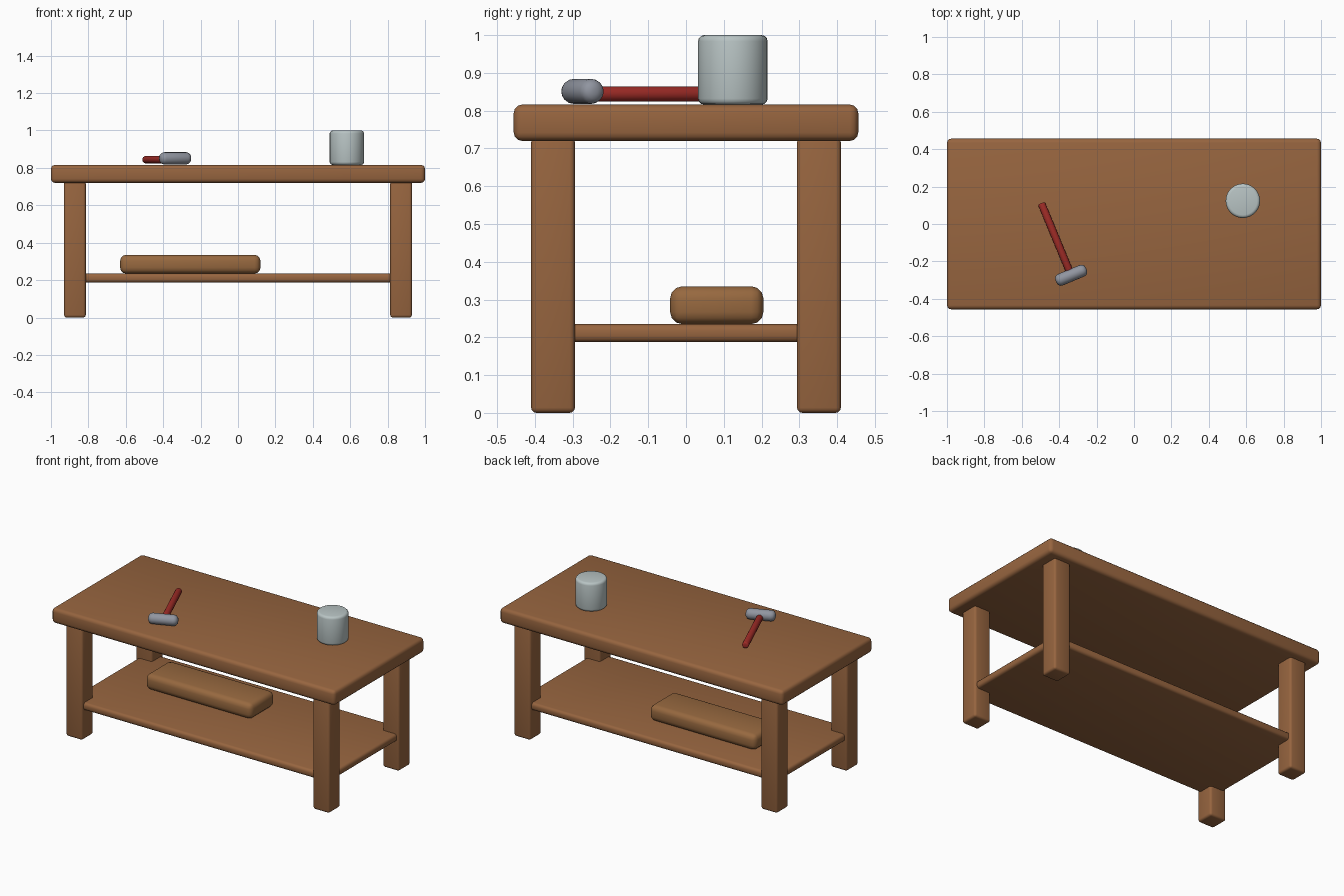
import bpy
import math
from mathutils import Vector

if "Cube" in bpy.data.objects:
    bpy.data.objects.remove(bpy.data.objects["Cube"], do_unlink=True)


def material(name, rgb):
    m = bpy.data.materials.new(name)
    m.use_nodes = True
    m.diffuse_color = (*rgb, 1)
    bsdf = next(n for n in m.node_tree.nodes if n.type == "BSDF_PRINCIPLED")
    bsdf.inputs["Base Color"].default_value = (*rgb, 1)
    return m


wood = material("brown wood", (0.31, 0.13, 0.05))
bundle_brown = material("tan brown", (0.31, 0.14, 0.05))
ceramic = material("pale grey", (0.48, 0.55, 0.55))
steel = material("steel grey", (0.28, 0.30, 0.35))
red = material("red paint", (0.35, 0.025, 0.02))


def finish(name, mat, bevel, segments=3):
    """Name the active object, round its edges and shade it smooth."""
    ob = bpy.context.object
    ob.name = name
    ob.data.materials.append(mat)
    bpy.ops.object.transform_apply(location=False, rotation=True, scale=True)
    mod = ob.modifiers.new("rounded edges", "BEVEL")
    mod.width = bevel
    mod.segments = segments
    mod.limit_method = "ANGLE"
    mod.angle_limit = math.radians(40)
    bpy.ops.object.modifier_apply(modifier=mod.name)
    bpy.ops.object.shade_smooth_by_angle(angle=math.radians(35))
    return ob


def box(name, low, high, mat, bevel):
    low, high = Vector(low), Vector(high)
    bpy.ops.mesh.primitive_cube_add(size=1, location=(low + high) / 2)
    bpy.context.object.scale = high - low
    return finish(name, mat, bevel)


def rod(name, start, end, radius, mat, bevel, sides=16):
    start, end = Vector(start), Vector(end)
    axis = end - start
    bpy.ops.mesh.primitive_cylinder_add(
        vertices=sides, radius=radius, depth=axis.length, location=(start + end) / 2,
        rotation=axis.to_track_quat("Z", "Y").to_euler())
    return finish(name, mat, bevel)


# Table top, legs and lower shelf
box("table_top", (-1, -0.456, 0.72), (1, 0.456, 0.816), wood, 0.022)
for side, sx in (("left", 1), ("right", -1)):
    for end, sy in (("front", -1), ("back", 1)):
        x, y = 0.872 * sx, 0.352 * sy
        box(f"{end}_{side}_leg", (x - 0.058, y - 0.058, 0),
            (x + 0.058, y + 0.058, 0.73), wood, 0.014)
box("shelf", (-0.915, -0.395, 0.187), (0.915, 0.395, 0.235), wood, 0.017)

# Bundle lying on the shelf
box("shelf_bundle", (-0.63, -0.042, 0.235), (0.12, 0.205, 0.335), bundle_brown, 0.032)

# Pot standing on the table
rod("pot", (0.582, 0.124, 0.816), (0.582, 0.124, 1.0), 0.092, ceramic, 0.016, 32)

# Hammer lying on the table
tilt = math.radians(22.5)
along = Vector((math.cos(tilt), math.sin(tilt), 0))
across = Vector((-math.sin(tilt), math.cos(tilt), 0))
head = Vector((-0.336, -0.274, 0.851))
rod("hammer_head", head - along * 0.088, head + along * 0.088, 0.033, steel, 0.025)
grip = head - Vector((0, 0, 0.007))
rod("hammer_handle", grip, grip + across * 0.417, 0.02, red, 0.008)
